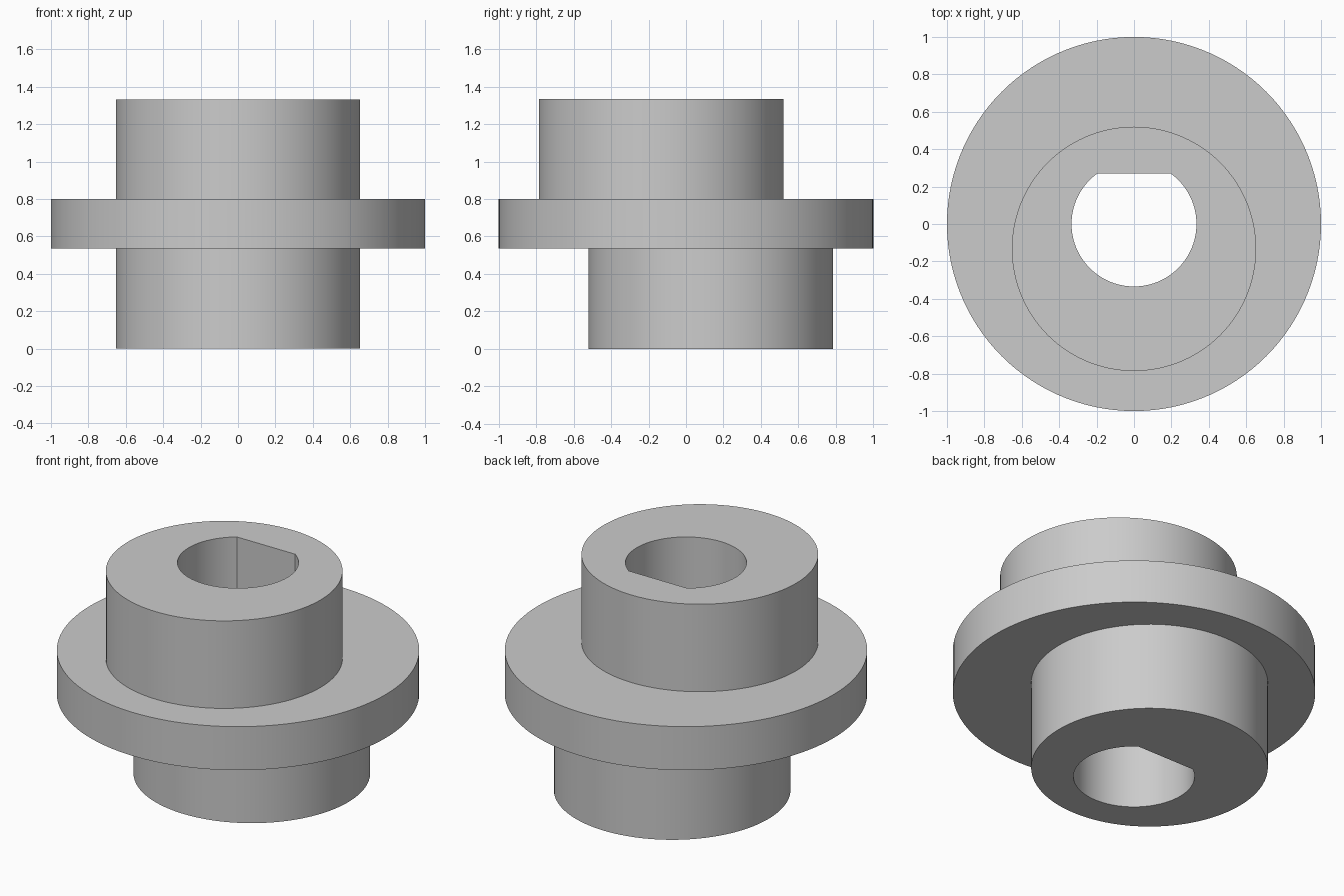
import bpy
import bmesh
import math

cube = bpy.data.objects.get("Cube")
if cube:
    bpy.data.objects.remove(cube, do_unlink=True)

SEGMENTS = 120
HEIGHT = 1.333
FLANGE_BOTTOM, FLANGE_TOP = 0.535, 0.8
CAM_RADIUS, CAM_OFFSET = 0.653, 0.133
BORE_RADIUS = 0.334
BORE_FLAT = BORE_RADIUS * math.sin(math.radians(54))  # corners land on vertices

# Plain grey metal
metal = bpy.data.materials.new("grey metal")
metal.use_nodes = True
grey = (0.6, 0.6, 0.6, 1)
metal.diffuse_color = grey
metal.node_tree.nodes["Principled BSDF"].inputs["Base Color"].default_value = grey

bm = bmesh.new()


def ring(radius, z, y=0.0, flat=None):
    """Circle of vertices, optionally cut by a flat on the +y side."""
    verts = []
    for i in range(SEGMENTS):
        a = math.tau * i / SEGMENTS
        r = radius
        if flat and math.sin(a) * radius > flat:
            r = flat / math.sin(a)
        verts.append(bm.verts.new((r * math.cos(a), y + r * math.sin(a), z)))
    return verts


rings = [
    # Lower eccentric, shifted to the back
    ring(CAM_RADIUS, 0, CAM_OFFSET),
    ring(CAM_RADIUS, FLANGE_BOTTOM, CAM_OFFSET),
    # Central flange
    ring(1, FLANGE_BOTTOM),
    ring(1, FLANGE_TOP),
    # Upper eccentric, shifted to the front
    ring(CAM_RADIUS, FLANGE_TOP, -CAM_OFFSET),
    ring(CAM_RADIUS, HEIGHT, -CAM_OFFSET),
    # D-shaped through bore
    ring(BORE_RADIUS, HEIGHT, flat=BORE_FLAT),
    ring(BORE_RADIUS, 0, flat=BORE_FLAT),
]

# Join each ring to the next, the last closing onto the first
for k, low in enumerate(rings):
    high = rings[(k + 1) % len(rings)]
    for i in range(SEGMENTS):
        j = (i + 1) % SEGMENTS
        bm.faces.new((low[i], low[j], high[j], high[i]))
bmesh.ops.recalc_face_normals(bm, faces=bm.faces)

mesh = bpy.data.meshes.new("double_eccentric_hub")
bm.to_mesh(mesh)
bm.free()
mesh.materials.append(metal)
hub = bpy.data.objects.new("double_eccentric_hub", mesh)
bpy.context.collection.objects.link(hub)

# Smooth walls with crisp rims
bpy.ops.object.select_all(action="DESELECT")
hub.select_set(True)
bpy.context.view_layer.objects.active = hub
bpy.ops.object.shade_smooth_by_angle(angle=math.radians(30))
